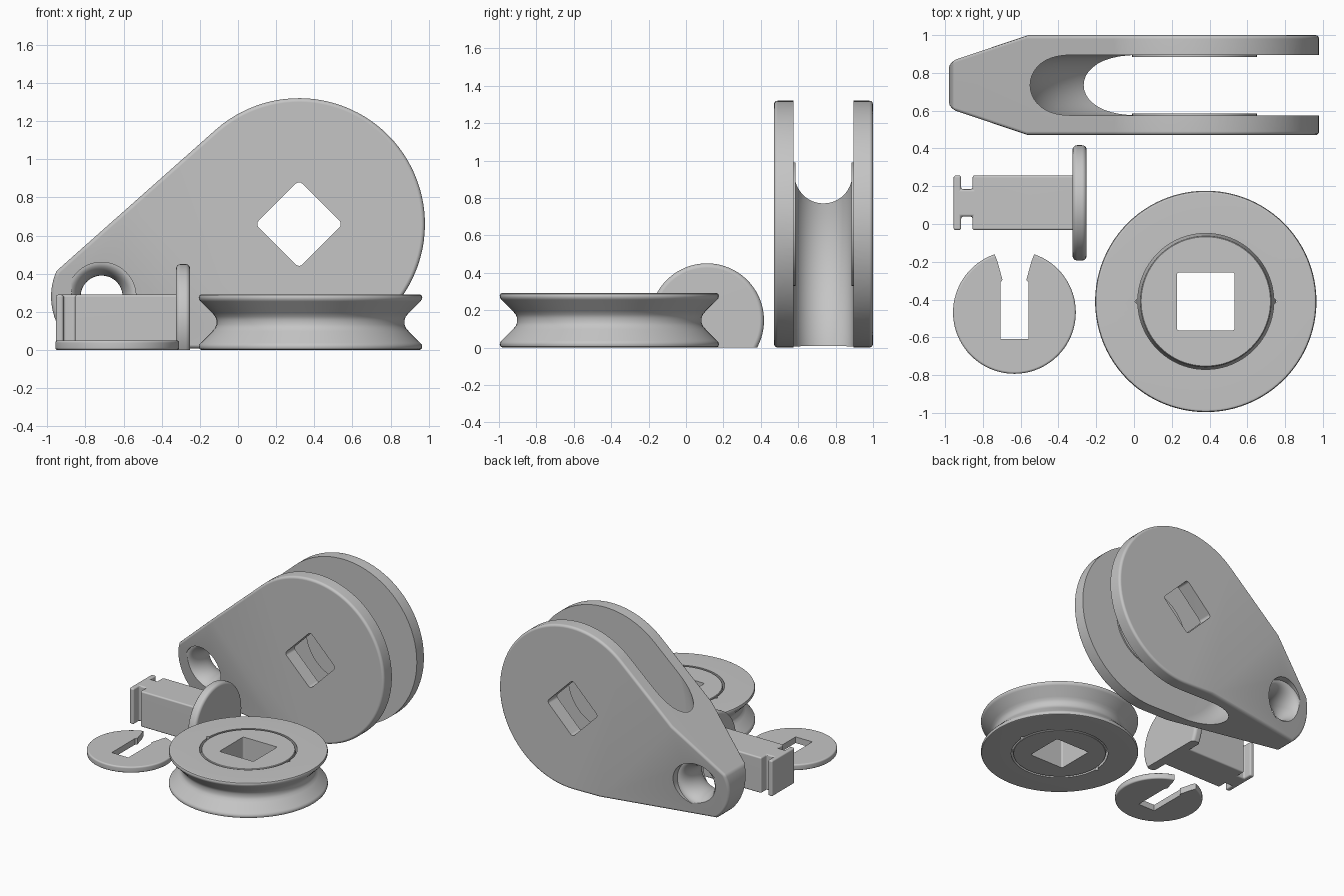
import bpy, bmesh
from math import sin, cos, pi, sqrt, radians, asin, atan2, hypot
from mathutils import Matrix

if "Cube" in bpy.data.objects:
    bpy.data.objects.remove(bpy.data.objects["Cube"], do_unlink=True)

GREY = (0.56, 0.56, 0.56, 1)
grey = bpy.data.materials.new("plain_grey")
grey.use_nodes = True
grey.diffuse_color = GREY
grey.node_tree.nodes["Principled BSDF"].inputs["Base Color"].default_value = GREY

# Rotations laying the local z axis along the named world axis
AXES = {
    "Z": Matrix.Identity(4),
    "Y": Matrix.Rotation(pi / 2, 4, 'X'),
    "X": Matrix.Rotation(pi / 2, 4, 'Y'),
}


def face_outward(bm):
    bm.normal_update()
    bmesh.ops.recalc_face_normals(bm, faces=bm.faces[:])
    if bm.calc_volume(signed=True) < 0:
        bmesh.ops.reverse_faces(bm, faces=bm.faces[:])
    bm.normal_update()


def bevel_sharp(bm, width):
    edges = [e for e in bm.edges if e.calc_face_angle(0) > radians(40)]
    bmesh.ops.bevel(bm, geom=edges, offset=width, segments=3, profile=0.5,
                    affect='EDGES', clamp_overlap=True)


def cut_off(bm, point, normal):
    """Slice away everything beyond a plane and close the opening."""
    bmesh.ops.bisect_plane(bm, geom=bm.verts[:] + bm.edges[:] + bm.faces[:],
                           plane_co=point, plane_no=normal, clear_outer=True)
    bmesh.ops.holes_fill(bm, edges=[e for e in bm.edges if e.is_boundary], sides=0)
    face_outward(bm)


def finish(bm, name, axis="Z", loc=(0, 0, 0)):
    bm.transform(Matrix.Translation(loc) @ AXES[axis])
    face_outward(bm)
    mesh = bpy.data.meshes.new(name)
    bm.to_mesh(mesh)
    bm.free()
    mesh.materials.append(grey)
    ob = bpy.data.objects.new(name, mesh)
    bpy.context.collection.objects.link(ob)
    return ob


def prism(points, low, high):
    """Extrude a flat outline along local z."""
    bm = bmesh.new()
    face = bm.faces.new([bm.verts.new((a, b, low)) for a, b in points])
    top = bmesh.ops.extrude_face_region(bm, geom=[face])["geom"]
    bmesh.ops.translate(bm, vec=(0, 0, high - low),
                        verts=[v for v in top if isinstance(v, bmesh.types.BMVert)])
    face_outward(bm)
    return bm


def lathe(profile, closed=False, steps=96):
    """Spin (radius, height) points round local z."""
    bm = bmesh.new()
    vs = [bm.verts.new((r, 0, h)) for r, h in profile]
    pairs = list(zip(vs, vs[1:])) + ([(vs[-1], vs[0])] if closed else [])
    es = [bm.edges.new(p) for p in pairs]
    bmesh.ops.spin(bm, geom=vs + es, cent=(0, 0, 0), axis=(0, 0, 1),
                   angle=2 * pi, steps=steps)
    bmesh.ops.remove_doubles(bm, verts=bm.verts[:], dist=0.0001)
    face_outward(bm)
    return bm


def arc(cx, cy, r, start, end, n):
    return [(cx + r * cos(start + (end - start) * i / n),
             cy + r * sin(start + (end - start) * i / n)) for i in range(n + 1)]


def rounded_square(half, corner, turn=0):
    pts = []
    for k in range(4):
        a = turn + k * pi / 2
        d = sqrt(2) * (half - corner)
        pts += arc(d * cos(a + pi / 4), d * sin(a + pi / 4), corner, a, a + pi / 2, 5)
    return pts


def subtract(ob, cutter):
    cutter.hide_render = True
    mod = ob.modifiers.new("cut", 'BOOLEAN')
    mod.operation, mod.solver, mod.object = 'DIFFERENCE', 'EXACT', cutter
    bpy.context.view_layer.objects.active = ob
    bpy.context.view_layer.update()
    bpy.ops.object.modifier_apply(modifier=mod.name)
    bpy.data.objects.remove(cutter, do_unlink=True)


# Housing: large round end, straight flanks, blunt curved tip
MID_Y, BIG, SMALL = 0.735, (0.32, 0.66, 0.66), (-0.715, 0.28, 0.265)
dx, dz = BIG[0] - SMALL[0], BIG[1] - SMALL[1]
lean = atan2(dz, dx)
spread = asin((BIG[2] - SMALL[2]) / hypot(dx, dz))
up, down = lean + spread + pi / 2, lean - spread - pi / 2
outline = arc(*BIG, down, up, 64)
outline += arc(-0.65, SMALL[1], 0.33, radians(156), radians(233), 16)
bm = prism(outline, -0.265, 0.265)
bm.transform(AXES["Y"])
bm.normal_update()
# Cheeks taper toward the eye, creased square to the upper edge
slope = lean + spread
for side in (1, -1):
    cut_off(bm, (-0.57, side * 0.265, 0.75),
            (-0.25 * cos(slope), side, -0.25 * sin(slope)))
bevel_sharp(bm, 0.02)
housing = finish(bm, "housing", "Z", (0, MID_Y, 0))

# Wheel slot with a round floor and a thin boss on each cheek
half = 0.16
slot = [(0, -0.149), (0.33, -0.149), (0.33, -half)]
slot += arc(0.717, 0, half, -pi / 2, pi / 2, 20) + [(0.33, half), (0.33, 0.149), (0, 0.149)]
axle = (BIG[0], MID_Y, BIG[1])
subtract(housing, finish(lathe(slot), "slot_cutter", "Y", axle))
subtract(housing, finish(prism(rounded_square(0.162, 0.025, pi / 4), -0.4, 0.4),
                         "axle_cutter", "Y", axle))

# Flared rope eye
flare = [(0, -0.4), (0.18, -0.4)]
for i in range(-12, 13):
    t = sin(i / 12 * pi / 2)
    flare.append((0.11 + 0.07 * (1 - sqrt(max(0, 1 - t * t))), 0.14 * t))
flare += [(0.18, 0.4), (0, 0.4)]
subtract(housing, finish(lathe(flare, steps=64), "eye_cutter", "Y",
                         (SMALL[0], MID_Y, SMALL[1])))

# Grooved wheel, lying flat
H = 0.292
WHEEL = (0.38, -0.41, 0)
lower = [(0.36, 0), (0.572, 0), (0.582, 0.005), (0.586, 0.015), (0.584, 0.027),
         (0.576, 0.037), (0.515, 0.098), (0.5, 0.116), (0.493, 0.134)]
rim = lower + [(r, H - h) for r, h in reversed(lower)] + [(0.385, H / 2)]
wheel = finish(lathe(rim, closed=True), "wheel", "Z", WHEEL)
for side in (-1, 1):
    notch = prism(arc(side * 0.357, 0, 0.02, 0, 1.5 * pi, 3), -0.1, 0.5)
    subtract(wheel, finish(notch, "notch_cutter", "Z", WHEEL))

# Hub captive in the wheel
barrel = [(0, 0), (0.342, 0), (0.346, 0.004), (0.371, H / 2),
          (0.346, H - 0.004), (0.342, H), (0, H)]
hub = finish(lathe(barrel), "hub", "Z", WHEEL)
subtract(hub, finish(prism(rounded_square(0.153, 0.012), -0.1, 0.5),
                     "hub_cutter", "Z", WHEEL))

# Axle pin: notched square shaft
PIN_Y, PIN_Z, w = 0.112, 0.145, 0.145
edge = [(-0.955, w), (-0.915, w), (-0.915, 0.072), (-0.855, 0.072), (-0.855, w), (-0.29, w)]
shaft = prism(edge + [(x, -y) for x, y in reversed(edge)], 0, 0.29)
bevel_sharp(shaft, 0.012)
finish(shaft, "pin_shaft", "Z", (0, PIN_Y, 0))

# Pin head: round-edged disc with a flat at the bottom
head = [(0, -0.037)] + arc(0.281, -0.013, 0.024, -pi / 2, 0, 6)
head += arc(0.281, 0.013, 0.024, 0, pi / 2, 6) + [(0, 0.037)]
bm = lathe(head)
bm.transform(AXES["X"])
bm.normal_update()
cut_off(bm, (0, 0, -PIN_Z), (0, 0, -1))
finish(bm, "pin_head", "Z", (-0.288, PIN_Y, PIN_Z))

# Retaining clip: slotted disc with snap lips
CLIP = (-0.633, -0.468, 0)
disc = prism(arc(0, 0, 0.325, 0, 2 * pi * 79 / 80, 79), 0, 0.05)
bevel_sharp(disc, 0.012)
clip = finish(disc, "clip", "Z", CLIP)
lip = [(0.075, -0.142), (0.075, 0.158), (0.063, 0.172), (0.09, 0.27), (0.125, 0.36)]
mouth = prism(lip + [(-x, y) for x, y in reversed(lip)], -0.1, 0.2)
subtract(clip, finish(mouth, "mouth_cutter", "Z", CLIP))

# Smooth curves, crisp edges
for ob in bpy.context.scene.objects:
    ob.select_set(ob.type == 'MESH')
bpy.context.view_layer.objects.active = housing
bpy.ops.object.shade_smooth_by_angle(angle=radians(35))
for ob in bpy.context.selected_objects:
    ob.modifiers.new("even_shading", 'WEIGHTED_NORMAL').keep_sharp = True
